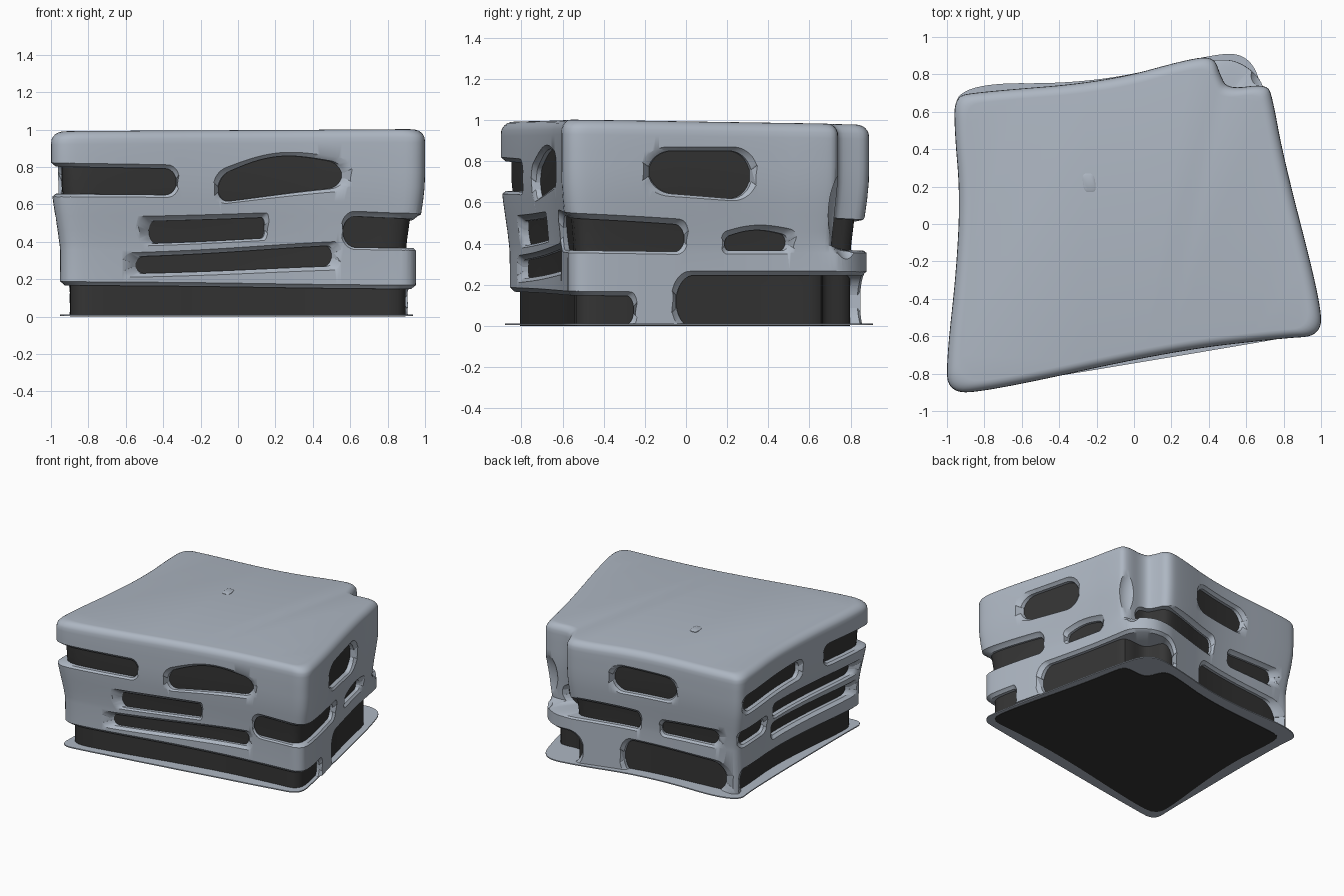
import bpy, bmesh, math
from mathutils import Vector

if "Cube" in bpy.data.objects:
    bpy.data.objects.remove(bpy.data.objects["Cube"])

def material(name, col):
    m = bpy.data.materials.new(name)
    m.diffuse_color = (*col, 1)
    m.use_nodes = True
    m.node_tree.nodes["Principled BSDF"].inputs["Base Color"].default_value = m.diffuse_color
    return m

GREY = material("pale blue grey", (0.42, 0.47, 0.54))
DARK = material("charcoal", (0.035, 0.035, 0.035))
N = 360

def radii(pts):
    """Round a control polygon and return its radius for each whole degree."""
    for _ in range(4):
        q = []
        for i, a in enumerate(pts):
            a, b = Vector(a), Vector(pts[(i + 1) % len(pts)])
            q += [a.lerp(b, .25), a.lerp(b, .75)]
        pts = q
    out = []
    for d in range(N):
        c, s = math.cos(math.radians(d)), math.sin(math.radians(d))
        best = 0
        for i, a in enumerate(pts):
            b = pts[(i + 1) % len(pts)]
            pa, pb = c*a.y - s*a.x, c*b.y - s*b.x
            if pa * pb <= 0 and pa != pb:
                p = a.lerp(b, pa / (pa - pb))
                best = max(best, c*p.x + s*p.y)
        out.append(best)
    return out

# Plan outlines: upper body with a notch, lower body with a full corner, base sheet
sides = [(-.96, .5), (-.93, .15), (-.95, -.25), (-1, -.7), (-1, -.9), (-.8, -.9),
         (.2, -.68), (.8, -.61), (1, -.6), (1, -.42), (.8, .35), (.74, .68)]
back = [(.32, .89), (-.15, .76), (-.85, .705), (-.96, .68)]
R_UP = radii(sides + [(.71, .75), (.5, .72), (.46, .8), (.43, .89)] + back)
R_FULL = radii(sides + [(.72, .82), (.58, .93), (.42, .92)] + back)
R_LOW = [max(p) for p in zip(R_UP, R_FULL)]
R_BASE = radii([(-.93, .5), (-.93, -.7), (-.94, -.89), (-.75, -.87), (.75, -.62), (.95, -.58),
                (.92, -.38), (.69, .75), (.6, .91), (.42, .91), (-.2, .75), (-.97, .755)])

def smooth(a, b, v):
    t = min(1, max(0, (v - a) / (b - a)))
    return t * t * (3 - 2*t)

def taper(z):
    return .95 + .05 * smooth(.3, .75, z)

def look(R, deg):
    i = math.floor(deg)
    return R[i % N] + (R[(i + 1) % N] - R[i % N]) * (deg - i)

def polar(deg, r, z):
    return Vector((r*math.cos(math.radians(deg)), r*math.sin(math.radians(deg)), z))

def loft(name, rings, mat=None):
    """Closed solid through rings of equal size, capped at both ends."""
    bm = bmesh.new()
    vs = [[bm.verts.new(p) for p in r] for r in rings]
    n = len(rings[0])
    for a, b in zip(vs, vs[1:]):
        for i in range(n):
            j = (i + 1) % n
            bm.faces.new((a[i], a[j], b[j], b[i]))
    bm.faces.new(vs[0][::-1])
    bm.faces.new(vs[-1])
    bmesh.ops.recalc_face_normals(bm, faces=bm.faces)
    me = bpy.data.meshes.new(name)
    bm.to_mesh(me)
    bm.free()
    ob = bpy.data.objects.new(name, me)
    bpy.context.collection.objects.link(ob)
    if mat:
        me.materials.append(mat)
    return ob

def shade(ob, deg=38):
    bpy.ops.object.select_all(action='DESELECT')
    bpy.context.view_layer.objects.active = ob
    ob.select_set(True)
    bpy.ops.object.shade_smooth_by_angle(angle=math.radians(deg))

# Outer shell: straight wall, then a quarter-round roof edge
levels = [(.012, 1), (.355, 1), (.39, 1)] + [(.46 + .078*i, 1) for i in range(7)]
for i in range(1, 7):
    a = math.pi/2 * i/6
    levels.append((.94 + .06*math.sin(a), 1 - .07*(1 - math.cos(a))))
rings = []
for z, s in levels:
    b = smooth(.35, .395, z)
    ring = []
    for d in range(N):
        p = polar(d, (R_LOW[d]*(1 - b) + R_UP[d]*b) * taper(z) * s, z)
        if z > .9:
            p.z *= .987 + .008*p.x - .014*p.y
        ring.append(p)
    rings.append(ring)
shell = loft("outer_shell", rings, GREY)

def cut(cutter):
    m = shell.modifiers.new("cut", 'BOOLEAN')
    m.operation = 'DIFFERENCE'
    m.solver = 'EXACT'
    m.object = cutter
    bpy.context.view_layer.objects.active = shell
    bpy.ops.object.modifier_apply(modifier=m.name)
    bpy.data.objects.remove(cutter)

def slot(t0, t1, lo0, hi0, lo1, hi1, end=.7, arch=0):
    """Cut a rim-flared slot along the wall between two compass angles."""
    span = t1 - t0
    length = math.radians(span) * .88
    n = max(28, int(span * .9))
    cols = []
    for i in range(n + 1):
        u = .5 - .5*math.cos(math.pi * i / n)
        zl = lo0 + (lo1 - lo0)*u
        zh = hi0 + (hi1 - hi0)*u + arch*math.sin(math.pi*u)
        r = min(.49, .5 * (zh - zl) * end / length)
        k = min(1, min(u, 1 - u) / r)
        e = max(.25, math.sqrt(max(0, 1 - (1 - k)**2)))
        mid, half = (zl + zh) / 2, (zh - zl) / 2 * e
        rim = ((1.06, .045), (1.0, .02), (.975, 0), (.75, 0))
        col = []
        for side, layers in ((1, rim), (-1, rim[::-1])):
            for s, fl in layers:
                deg = (t0 + t1)/2 + (u - .5) * span * (1 + 2*fl/length)
                col.append(polar(deg, look(R_LOW, deg) * taper(mid) * s, mid + side*(half + fl)))
        cols.append(col)
    cut(loft("slot_cutter", cols))

# Front slots, two of them wrapping round the corners
slot(201, 247, .66, .81, .65, .79)
slot(261.5, 312.7, .61, .75, .69, .82, .9, .07)
slot(238, 282.3, .39, .51, .42, .53, .4)
slot(234.5, 311, .23, .32, .27, .38)
slot(313.3, 359.3, .37, .54, .36, .49)
# Right side slots
slot(-11.4, 22, .65, .85, .61, .85, 1)
slot(13.4, 34.8, .365, .43, .365, .44, .7, .03)
# Back slots
slot(50.5, 99, .37, .53, .35, .48)
slot(84.4, 120.3, .64, .84, .64, .82, 1)
slot(112, 139, .35, .45, .36, .48)
# Left side slots
slot(146.6, 186, .65, .78, .67, .80)
for drop in (0, .16):
    slot(167.6, 218, .45 - drop, .55 - drop, .46 - drop, .54 - drop)
slot(145.4, 161.6, .38, .49, .38, .49)
# Openings along the ground
slot(-3.3, 68.8, -.01, .245, -.01, .245)
slot(88.5, 141.8, -.02, .25, -.02, .23)
slot(146.3, 344, -.02, .18, .01, .145, .4)

# Scoop under the notched corner
bpy.ops.mesh.primitive_uv_sphere_add(segments=32, ring_count=20, radius=1, location=(.70, .80, .54))
scoop = bpy.context.object
scoop.scale = (.12, .11, .23)
cut(scoop)
shade(shell)

# Dark inner core seen through the openings
core = loft("inner_core", [[polar(d, R_UP[d] * taper(.1*i) * .945, .1*i) for d in range(0, N, 2)]
                           for i in range(10)], DARK)
shade(core)

# Thin base sheet
base = loft("base_sheet", [[polar(d, R_BASE[d], z) for d in range(N)] for z in (.003, .011)], GREY)
shade(base)

# Small raised pill on the roof
pill = []
for s, z in ((1, .963), (1, .985), (.8, .989)):
    ring = []
    for i in range(32):
        t = 2*math.pi*i/32
        c, q = math.cos(t), math.sin(t)
        x = .033*s*math.copysign(abs(c)**.6, c)
        y = .05*s*math.copysign(abs(q)**.6, q)
        ring.append((-.24 + x - .12*y, .22 + y, z))
    pill.append(ring)
shade(loft("roof_pill", pill, GREY))
